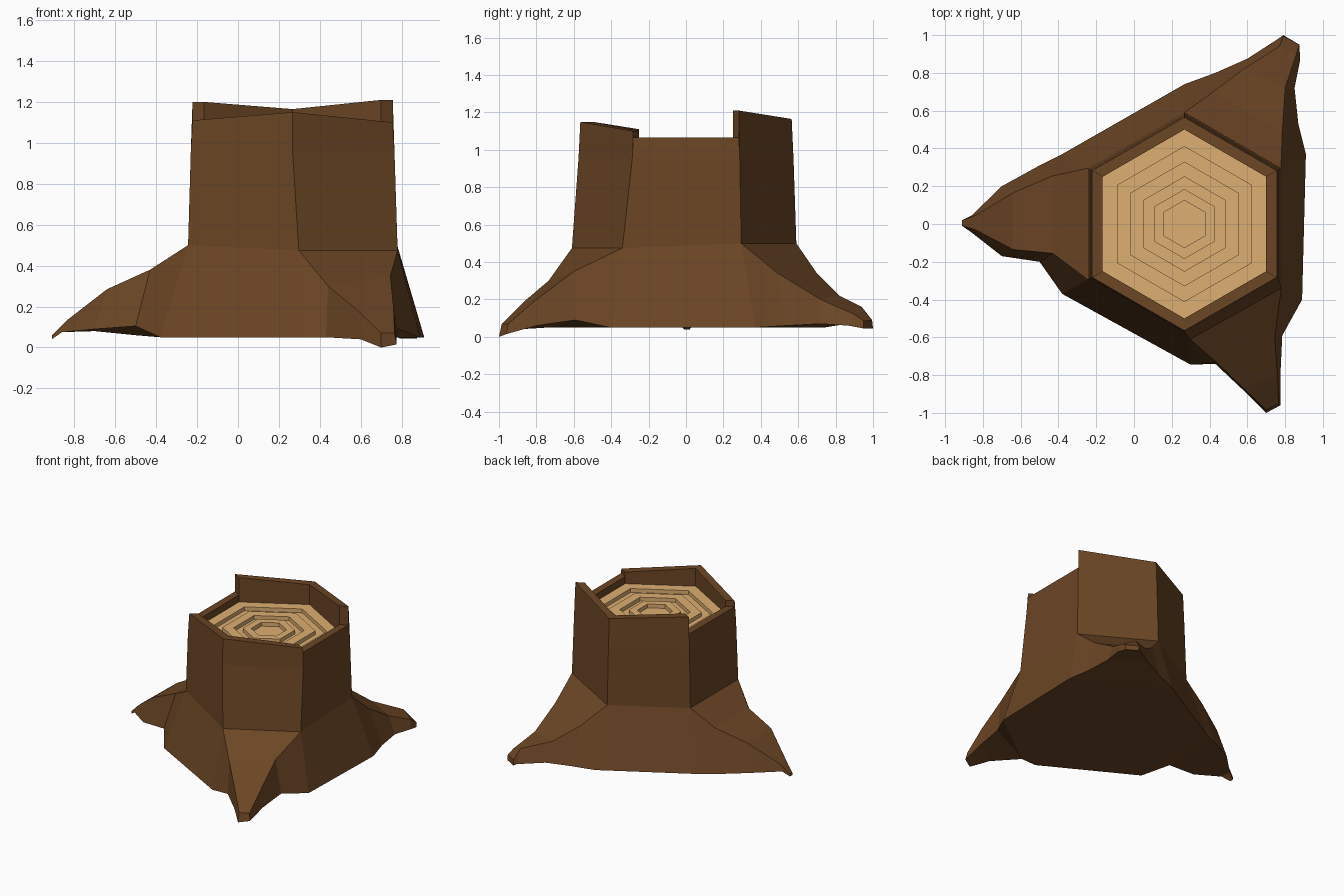
import bpy, bmesh
from math import radians, cos, sin
from mathutils import Vector

if "Cube" in bpy.data.objects:
    bpy.data.objects.remove(bpy.data.objects["Cube"])

CX = 0.267  # trunk axis


def hexagon(r, z):
    """Six corners, counter-clockwise from the front one."""
    return [Vector((CX + r * cos(radians(60 * k - 90)), r * sin(radians(60 * k - 90)), z))
            for k in range(6)]


def material(name, rgb):
    m = bpy.data.materials.new(name)
    m.diffuse_color = (*rgb, 1)
    m.use_nodes = True
    m.node_tree.nodes["Principled BSDF"].inputs["Base Color"].default_value = m.diffuse_color
    return m


def finish(bm, name, mat):
    bmesh.ops.remove_doubles(bm, verts=bm.verts, dist=0.0005)
    bmesh.ops.triangulate(bm, faces=[f for f in bm.faces if len(f.verts) > 4])
    bmesh.ops.recalc_face_normals(bm, faces=bm.faces)
    me = bpy.data.meshes.new(name)
    bm.to_mesh(me)
    bm.free()
    ob = bpy.data.objects.new(name, me)
    bpy.context.collection.objects.link(ob)
    me.materials.append(mat)
    return ob


def face(bm, *pts):
    bm.faces.new([bm.verts.new(p) for p in pts])


bark = material("bark", (0.147, 0.060, 0.018))
wood = material("cut_wood", (0.73, 0.43, 0.17))

# Trunk corners where the roots begin, and at the bottom of the flare
waist = hexagon(0.59, 0.5)
waist[0] = Vector((0.297, -0.61, 0.475))
waist[1] = Vector((0.78, -0.34, 0.475))
base = [Vector((x, y, 0.05)) for x, y in (
    (0.30, -0.745), (0.89, -0.40), (0.91, 0.37), (0.267, 0.74), (-0.38, 0.37), (-0.38, -0.37))]

# Root sections going outward: ridge a, ridge b, foot a, foot b
front_root = [
    ((0.44, -0.735, 0.30), (0.745, -0.60, 0.35), (0.43, -0.74, 0.05), (0.785, -0.59, 0.09)),
    ((0.58, -0.87, 0.185), (0.76, -0.80, 0.20), (0.60, -0.90, 0.04), (0.775, -0.80, 0.06)),
    ((0.70, -0.985, 0.07), (0.765, -0.95, 0.07), (0.70, -1.0, 0.0), (0.775, -0.96, 0.015))]
back_root = [
    ((0.785, 0.49, 0.34), (0.42, 0.70, 0.34), (0.87, 0.53, 0.06), (0.43, 0.80, 0.06)),
    ((0.80, 0.72, 0.20), (0.58, 0.82, 0.22), (0.85, 0.72, 0.07), (0.60, 0.875, 0.07)),
    ((0.86, 0.90, 0.12), (0.77, 0.94, 0.16), (0.88, 0.87, 0.06), (0.77, 0.985, 0.055)),
    ((0.875, 0.95, 0.085), (0.79, 0.995, 0.09), (0.875, 0.95, 0.045), (0.79, 1.0, 0.045))]
left_root = [
    ((-0.43, 0.255, 0.38), (-0.43, -0.155, 0.38), (-0.50, 0.31, 0.06), (-0.50, -0.20, 0.105)),
    ((-0.64, 0.165, 0.285), (-0.64, -0.135, 0.285), (-0.70, 0.20, 0.08), (-0.70, -0.17, 0.09)),
    ((-0.84, 0.045, 0.13), (-0.84, -0.03, 0.13), (-0.86, 0.045, 0.075), (-0.86, -0.045, 0.075)),
    ((-0.91, 0.02, 0.06), (-0.91, -0.01, 0.06), (-0.91, 0.02, 0.04), (-0.91, -0.01, 0.04))]

bm = bmesh.new()
outline = []
for k, root in zip((0, 2, 4), (front_root, back_root, left_root)):
    sections = [(waist[k], waist[k + 1], base[k], base[k + 1])] + root
    for (a, b, c, d), (a2, b2, c2, d2) in zip(sections, sections[1:]):
        face(bm, a, a2, b2, b)      # top of root
        face(bm, c, c2, a2, a)      # sides
        face(bm, b, b2, d2, d)
    a, b, c, d = sections[-1]
    face(bm, a, c, d, b)            # tip
    n = (k + 2) % 6
    face(bm, waist[k + 1], base[k + 1], base[n], waist[n])  # flare between roots
    outline += [s[2] for s in sections] + [s[3] for s in reversed(sections)]
face(bm, *outline)                  # underside

# Upper trunk and broken bark rim, each side with its own top heights
shoulder = hexagon(0.575, 0.95)
inner = hexagon(0.5, 0.95)
top = hexagon(0.565, 0)
tops = [(1.15, 1.10), (1.065, 1.065), (1.21, 1.165), (1.165, 1.20), (1.065, 1.065), (1.11, 1.15)]


def at(p, z):
    return Vector((p.x, p.y, z))


for k in range(6):
    n = (k + 1) % 6
    z0, z1 = tops[k]
    o0, o1 = at(top[k], z0), at(top[n], z1)
    i0, i1 = at(inner[k], z0), at(inner[n], z1)
    face(bm, waist[k], waist[n], shoulder[n], shoulder[k])
    face(bm, shoulder[k], shoulder[n], o1, o0)
    face(bm, o0, o1, i1, i0)
    face(bm, i0, i1, inner[n], inner[k])
    zn = tops[n][0]
    if abs(z1 - zn) > 0.001:        # end of a raised wall
        face(bm, o1, at(top[n], zn), at(inner[n], zn), i1)
finish(bm, "bark_trunk", bark)

# Cut face with grooved growth rings
HI, LO = 1.01, 0.98
profile = [(0.5, 0.95), (0.5, HI)]
for i, r in enumerate((0.41, 0.33, 0.25, 0.185, 0.125)):
    profile += [(r, HI), (r, LO)] if i % 2 == 0 else [(r, LO), (r, HI)]
bm = bmesh.new()
rings = [hexagon(r, z) for r, z in profile]
for lower, upper in zip(rings, rings[1:]):
    for k in range(6):
        n = (k + 1) % 6
        face(bm, lower[k], lower[n], upper[n], upper[k])
face(bm, *rings[-1])
face(bm, *reversed(rings[0]))
finish(bm, "growth_rings", wood)
